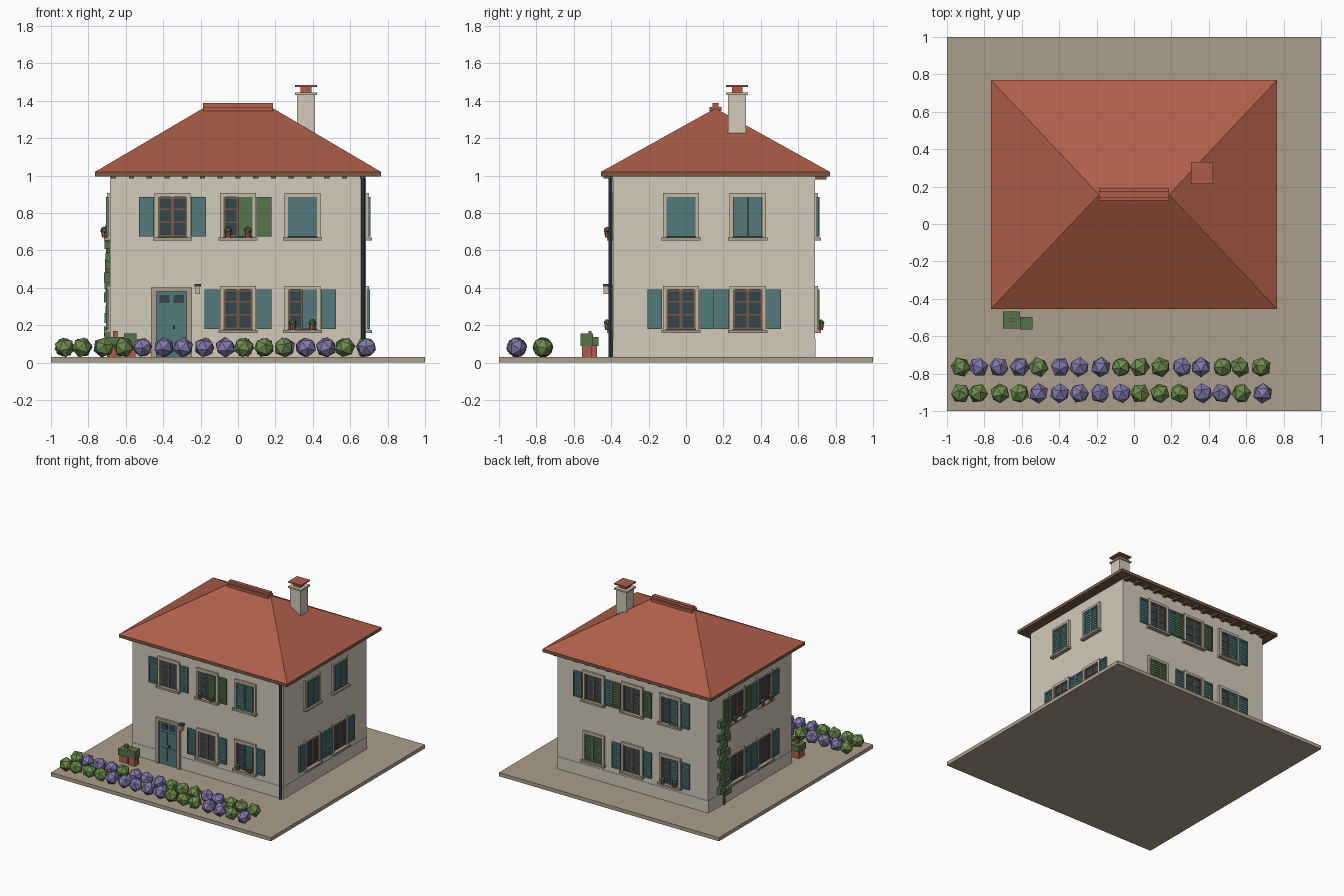
import bpy, bmesh, math, random
from mathutils import Matrix, Vector

if "Cube" in bpy.data.objects:
    bpy.data.objects.remove(bpy.data.objects["Cube"])

random.seed(4)


def lin(c):
    c /= 255
    return c / 12.92 if c <= 0.04045 else ((c + 0.055) / 1.055) ** 2.4


def material(name, r, g, b):
    m = bpy.data.materials.new(name)
    m.diffuse_color = (lin(r), lin(g), lin(b), 1)
    m.use_nodes = True
    m.node_tree.nodes["Principled BSDF"].inputs["Base Color"].default_value = m.diffuse_color
    return m


WALL = material("cream_plaster", 210, 202, 186)
STONE = material("tan_stone", 172, 159, 138)
TRIM = material("pale_trim", 195, 184, 163)
CLAY = material("terracotta", 175, 95, 72)
TEAL = material("teal_paint", 82, 122, 123)
GREEN = material("dark_green", 86, 116, 74)
DARK = material("dark_glass", 52, 70, 77)
BROWN = material("brown_wood", 122, 88, 66)
LEAF = material("leaf_green", 108, 140, 76)
PURPLE = material("lavender", 130, 121, 172)


class Part:
    """Collects boxes, cylinders and balls into one single-coloured object."""

    def __init__(self, name, mat, M=Matrix()):
        self.name, self.mat, self.M, self.bm = name, mat, M, bmesh.new()

    def box(self, x0, x1, y0, y1, z0, z1):
        T = Matrix.Translation(((x0 + x1) / 2, (y0 + y1) / 2, (z0 + z1) / 2))
        S = Matrix.Diagonal((x1 - x0, y1 - y0, z1 - z0, 1))
        bmesh.ops.create_cube(self.bm, size=1, matrix=self.M @ T @ S)

    def cyl(self, x, y, z0, z1, r0, r1, n=8):
        T = Matrix.Translation((x, y, (z0 + z1) / 2))
        bmesh.ops.create_cone(self.bm, cap_ends=True, segments=n, radius1=r0,
                              radius2=r1, depth=z1 - z0, matrix=self.M @ T)

    def ball(self, x, y, z, r):
        R = Matrix.Rotation(random.random() * 6, 4, 'Z') @ Matrix.Rotation(random.random() * 6, 4, 'X')
        bmesh.ops.create_icosphere(self.bm, subdivisions=1, radius=r,
                                   matrix=self.M @ Matrix.Translation((x, y, z)) @ R)

    def done(self):
        me = bpy.data.meshes.new(self.name)
        self.bm.to_mesh(me)
        self.bm.free()
        me.materials.append(self.mat)
        ob = bpy.data.objects.new(self.name, me)
        bpy.context.collection.objects.link(ob)
        return ob


def one_box(name, mat, *b):
    p = Part(name, mat)
    p.box(*b)
    p.done()


# Ground and walls
one_box("ground", STONE, -1, 1, -1, 1, 0, 0.03)
X, Y0, Y1 = 0.685, -0.39, 0.69
one_box("walls", WALL, -X, X, Y0, Y1, 0.03, 1.0)
one_box("plinth", WALL, -X - .003, X + .003, Y0 - .003, Y1 + .003, 0.03, 0.13)

# Hipped roof, eaves board, rafter tails and ridge cap
RX, R0, R1, YC, HX = 0.765, -0.455, 0.77, 0.157, 0.187
one_box("eaves", BROWN, -RX, RX, R0, R1, 0.995, 1.02)
bm = bmesh.new()
v = [bm.verts.new(p) for p in ((-RX, R0, 1.02), (RX, R0, 1.02), (RX, R1, 1.02), (-RX, R1, 1.02),
                               (-HX, YC, 1.36), (HX, YC, 1.36))]
for f in ((0, 1, 5, 4), (1, 2, 5), (2, 3, 4, 5), (3, 0, 4), (3, 2, 1, 0)):
    bm.faces.new([v[i] for i in f])
roof = Part("roof", CLAY)
roof.bm.free()
roof.bm = bm
roof.done()
tails = Part("rafter_tails", BROWN)
for i in range(15):
    x = -0.665 + i * 0.095
    tails.box(x - .014, x + .014, Y1, Y1 + .06, 0.98, 0.996)
    tails.box(x - .014, x + .014, Y0 - .05, Y0, 0.985, 0.996)
tails.done()
ridge = Part("ridge_cap", CLAY)
ridge.box(-HX, HX, YC - .032, YC + .032, 1.345, 1.368)
ridge.box(-HX, HX, YC - .016, YC + .016, 1.368, 1.388)
ridge.done()

# Chimney
one_box("chimney", WALL, 0.315, 0.412, 0.225, 0.322, 1.1, 1.432)
one_box("chimney_slab", TRIM, 0.305, 0.422, 0.215, 0.332, 1.432, 1.445)
pot = Part("chimney_pot", CLAY)
pot.box(0.335, 0.392, 0.245, 0.302, 1.445, 1.475)
pot.box(0.305, 0.422, 0.215, 0.332, 1.475, 1.485)
pot.done()

# Each wall has a frame: x along the wall, -y outward
SIDES = {"front": (0, (0, Y0, 0)), "right": (90, (X, 0, 0)),
         "back": (180, (0, Y1, 0)), "left": (270, (-X, 0, 0))}


def side_matrix(side):
    a, t = SIDES[side]
    return Matrix.Translation(t) @ Matrix.Rotation(math.radians(a), 4, 'Z')


def flower_pots(name, M, u, z):
    clay, leaf = Part(name + "_pots", CLAY, M), Part(name + "_pot_plants", GREEN, M)
    for s in (-.053, .053):
        clay.cyl(u + s, -.03, z, z + .028, .012, .017)
        leaf.ball(u + s, -.03, z + .038, .021)
    clay.done()
    leaf.done()


def shutter(p, u0, u1, z0, z1, d):
    p.box(u0, u1, -d - .006, -d, z0, z1)
    for a, b in ((u0, u0 + .009), (u1 - .009, u1)):
        p.box(a, b, -d - .013, -d, z0, z1)
    for a, b in ((z0, z0 + .012), (z1 - .012, z1)):
        p.box(u0, u1, -d - .013, -d, a, b)
    n = 9
    for i in range(n):
        z = z0 + .012 + (i + .5) * (z1 - z0 - .024) / n
        p.box(u0 + .009, u1 - .009, -d - .011, -d, z - .005, z + .005)


def window(side, u, upper, paint, style, pots=False):
    M = side_matrix(side)
    name = f"{side}_{'upper' if upper else 'lower'}_window"
    z0, z1, w = (0.675, 0.885, .078) if upper else (0.18, 0.39, .078)
    # Surround and sill
    s = Part(name + "_surround", TRIM, M)
    for a, b in ((u - .097, u - w), (u + w, u + .097)):
        s.box(a, b, -.016, .01, z0 - .01, z1)
    s.box(u - .097, u + .097, -.016, .01, z1, z1 + .021)
    s.done()
    s = Part(name + "_sill", STONE, M)
    s.box(u - .105, u + .105, -.032, .01, z0 - .022, z0 - .006)
    s.done()
    # Glass and wooden bars
    g = Part(name + "_glass", DARK, M)
    g.box(u - w, u + w, -.004, .01, z0 - .006, z1)
    g.done()
    b = Part(name + "_bars", BROWN, M)
    for c, r in ((-w + .005, .005), (0, .007), (w - .005, .005)):
        b.box(u + c - r, u + c + r, -.009, .01, z0, z1)
    for z in (z0 + .003, z0 + .075, z0 + .145, z1 - .005):
        b.box(u - w, u + w, -.008, .01, z - .004, z + .004)
    b.done()
    # Shutters: both open, both closed, or half closed
    p = Part(name + "_shutters", paint, M)
    if style == "open":
        shutter(p, u - .178, u - .1, z0, z1, .008)
    if style != "closed":
        shutter(p, u + .1, u + .178, z0, z1, .008)
    if style == "closed":
        shutter(p, u - .077, u - .001, z0, z1, .01)
    if style != "open":
        shutter(p, u + .001, u + .077, z0, z1, .01)
    p.done()
    if pots:
        flower_pots(name, M, u, z0 - .006)


for spec in (
    ("front", -.35, 1, TEAL, "open"), ("front", 0, 1, GREEN, "half", True), ("front", .345, 1, TEAL, "closed"),
    ("front", 0, 0, TEAL, "open"), ("front", .345, 0, TEAL, "half", True),
    ("right", -.027, 1, TEAL, "closed"), ("right", .33, 1, TEAL, "closed"),
    ("right", -.027, 0, TEAL, "open"), ("right", .33, 0, TEAL, "open"),
    ("back", -.35, 1, TEAL, "open"), ("back", 0, 1, GREEN, "open"), ("back", .345, 1, TEAL, "half"),
    ("back", -.35, 0, GREEN, "closed"), ("back", 0, 0, TEAL, "open"), ("back", .345, 0, TEAL, "half", True),
    ("left", -.33, 1, GREEN, "open", True), ("left", .027, 1, TEAL, "open", True),
    ("left", -.33, 0, TEAL, "open"), ("left", .027, 0, TEAL, "open"),
):
    window(*spec)

# Front door
M, DX = side_matrix("front"), -0.355
p = Part("door_surround", STONE, M)
p.box(DX - .11, DX - .08, -.018, .01, .03, .4)
p.box(DX + .08, DX + .11, -.018, .01, .03, .4)
p.box(DX - .11, DX + .11, -.018, .01, .38, .402)
p.done()
p = Part("door", TEAL, M)
p.box(DX - .08, DX + .08, -.007, .01, .03, .38)
for s in (-1, 1):
    c = DX + s * .038
    p.box(c - .028, c + .028, -.011, 0, .06, .17)
    p.box(c - .028, c + .028, -.011, 0, .19, .3)
p.done()
p = Part("door_panes", DARK, M)
for s in (-1, 1):
    p.box(DX + s * .038 - .028, DX + s * .038 + .028, -.01, 0, .318, .363)
p.box(DX + .008, DX + .018, -.02, 0, .18, .2)
p.done()

# Wall lamp and drainpipe
p = Part("lamp_cap", DARK, M)
p.box(-.232, -.198, -.055, -.02, .408, .422)
p.box(-.22, -.21, -.03, 0, .4, .412)
p.done()
p = Part("lamp_glass", TRIM, M)
p.box(-.228, -.202, -.052, -.024, .368, .408)
p.done()
p = Part("drainpipe", DARK)
p.cyl(.669, -.403, .03, .995, .011, .011)
p.done()

# Ivy on the left wall
p = Part("ivy_stem", BROWN)
p.box(-.7, -X, .49, .505, .03, .68)
p.done()
p = Part("ivy_leaves", GREEN)
for i in range(17):
    z = .13 + i * .036
    y = .5 + (-.03, .035, 0)[i % 3] + random.uniform(-.015, .015)
    p.box(-.705 - .014 * random.random(), -X, y - .034, y + .034, z - .025, z + .028)
p.done()

# Potted shrubs by the door
pots, shrubs = Part("planter_pots", CLAY), Part("planter_shrubs", GREEN)
for x, y, r, h in ((-.655, -.513, .045, .138), (-.576, -.53, .034, .155)):
    pots.box(x - r * .8, x + r * .8, y - r * .8, y + r * .8, .03, .095)
    shrubs.box(x - r, x + r, y - r, y + r, .088, h)
pots.box(-.667, -.643, -.522, -.504, .135, .17)
pots.done()
shrubs.done()

# Two rows of round flower bushes: g = green, p = purple
green, purple = Part("green_bushes", LEAF), Part("lavender_bushes", PURPLE)
for y, row in ((-.765, "gpppgpppgggppggg"), (-.905, "ggggpppppgggppgp")):
    for i, c in enumerate(row):
        x = -.935 + i * .1078 + random.uniform(-.008, .008)
        (green if c == "g" else purple).ball(x, y, .082, .055)
green.done()
purple.done()
